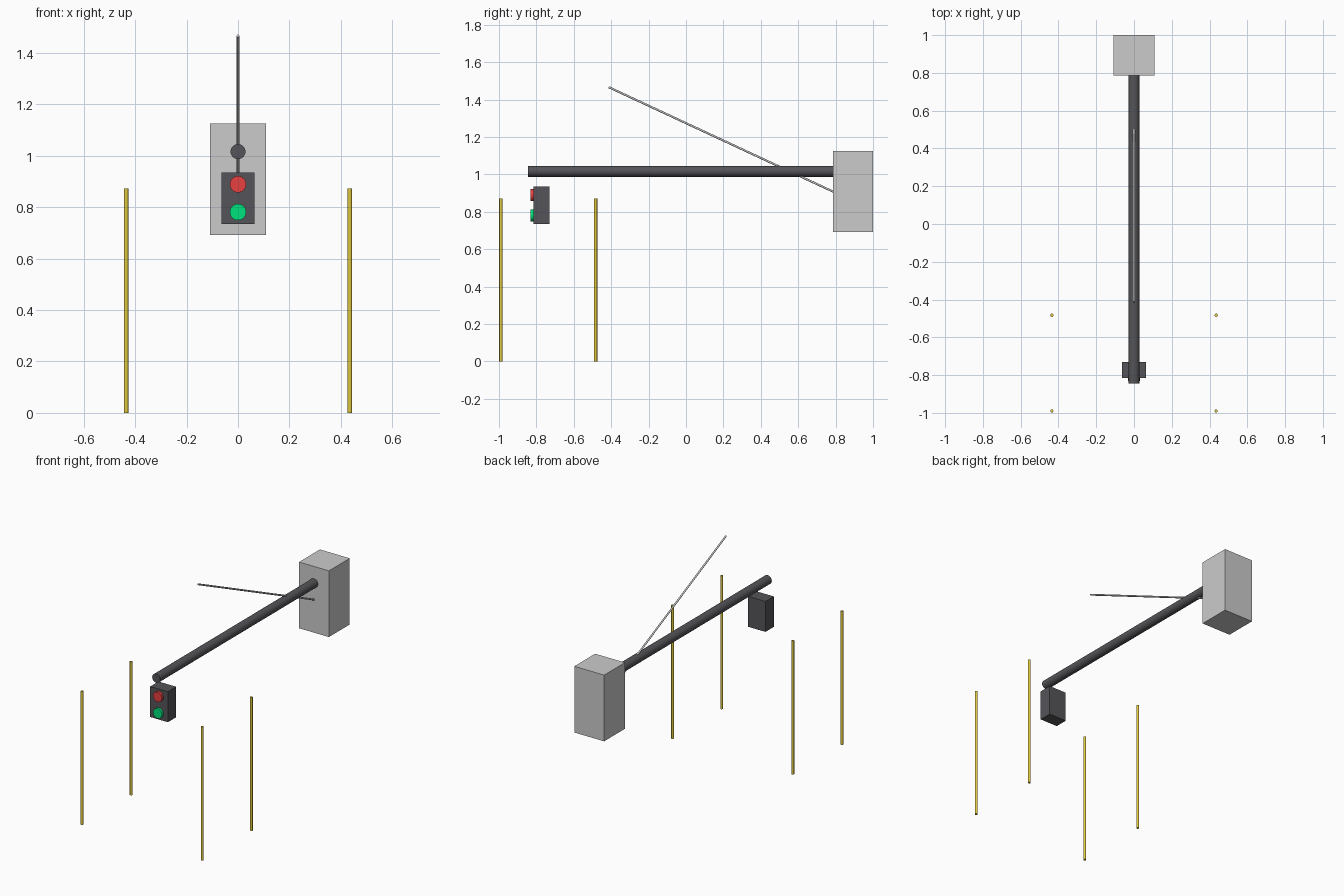
import bpy
from mathutils import Vector

if "Cube" in bpy.data.objects:
    bpy.data.objects.remove(bpy.data.objects["Cube"])


def material(name, rgb):
    m = bpy.data.materials.new(name)
    m.diffuse_color = (*rgb, 1)
    m.use_nodes = True
    m.node_tree.nodes["Principled BSDF"].inputs["Base Color"].default_value = m.diffuse_color
    return m


DARK = material("dark_metal", (0.09, 0.09, 0.1))
YELLOW = material("yellow", (0.75, 0.58, 0.05))
RED = material("red", (0.8, 0.05, 0.05))
GREEN = material("green", (0.0, 0.75, 0.2))


def finish(name, mat):
    ob = bpy.context.object
    ob.name = name
    if mat:
        ob.data.materials.append(mat)
    return ob


def box(name, lo, hi, mat=None):
    lo, hi = Vector(lo), Vector(hi)
    bpy.ops.mesh.primitive_cube_add(size=1, location=(lo + hi) / 2)
    ob = finish(name, mat)
    ob.scale = hi - lo
    return ob


def rod(name, a, b, radius, sides, mat=None):
    a, b = Vector(a), Vector(b)
    bpy.ops.mesh.primitive_cylinder_add(
        vertices=sides, radius=radius, depth=(b - a).length, location=(a + b) / 2,
        rotation=(b - a).to_track_quat('Z', 'Y').to_euler())
    bpy.ops.object.shade_smooth_by_angle()
    return finish(name, mat)


# Mounting block with horizontal arm and slanted thin rod
box("mount_block", (-0.108, 0.785, 0.692), (0.108, 1.0, 1.125))
rod("arm", (0, -0.845, 1.016), (0, 0.80, 1.016), 0.029, 32, DARK)
rod("slanted_rod", (0, -0.413, 1.466), (0, 0.79, 0.906), 0.0055, 16)

# Signal housing with two lamps
box("signal_housing", (-0.064, -0.816, 0.735), (0.064, -0.73, 0.934), DARK)
for name, z, mat in (("red_lamp", 0.889, RED), ("green_lamp", 0.781, GREEN)):
    rod(name, (0, -0.832, z), (0, -0.80, z), 0.032, 32, mat)

# Four marker posts
for x in (-0.435, 0.435):
    for y in (-0.99, -0.483):
        rod("marker_post", (x, y, 0), (x, y, 0.872), 0.0085, 16, YELLOW)
